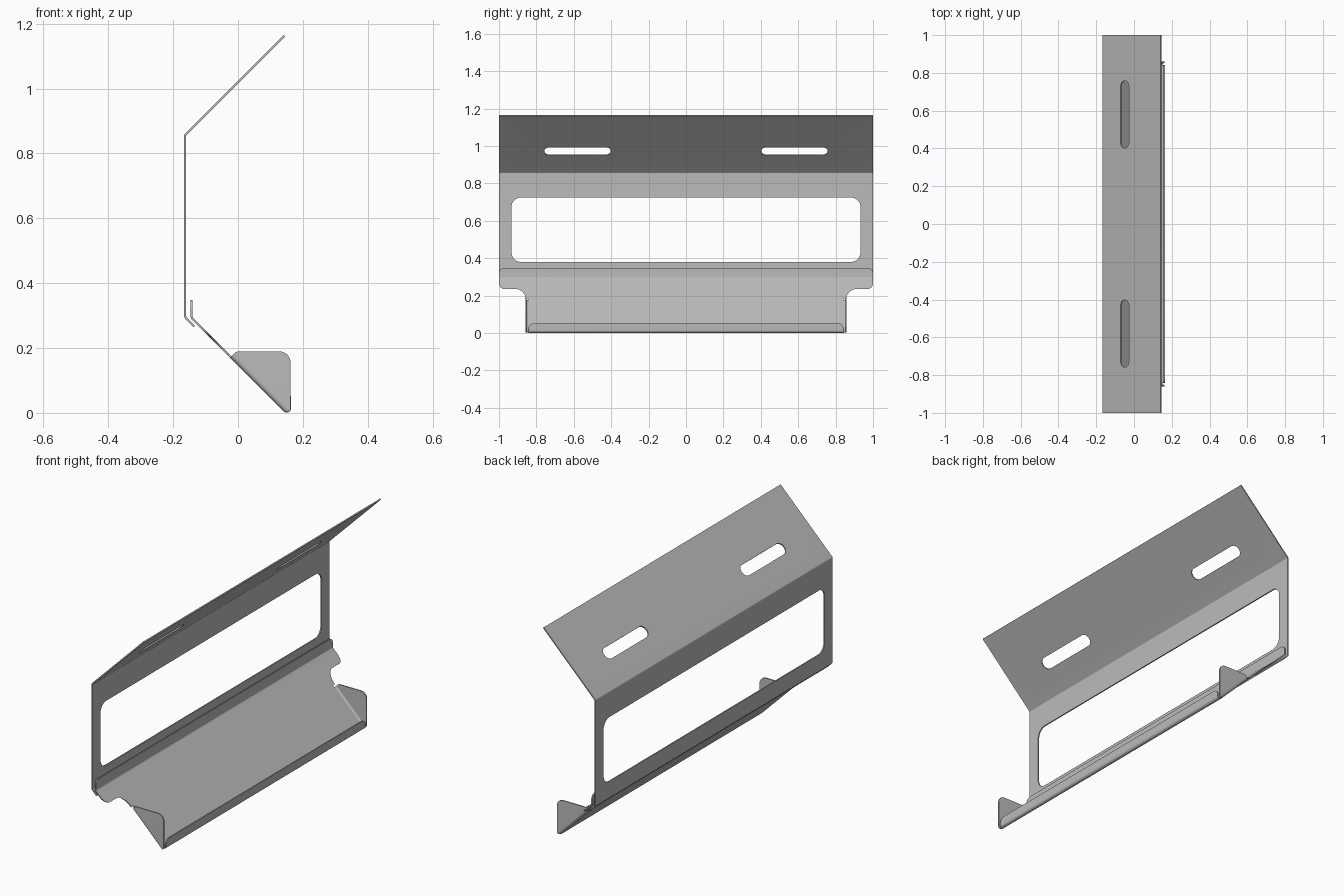
import bpy, bmesh, math
from mathutils import Vector as V

if "Cube" in bpy.data.objects:
    bpy.data.objects.remove(bpy.data.objects["Cube"])

T = 0.0065          # sheet thickness
X, Y, Z = V((1, 0, 0)), V((0, 1, 0)), V((0, 0, 1))
UP45 = (X + Z).normalized()
DOWN45 = (X - Z).normalized()
O = V((0, 0, 0))

steel = bpy.data.materials.new("grey steel")
steel.use_nodes = True
GREY = (0.5, 0.5, 0.5, 1)
steel.diffuse_color = GREY
steel.node_tree.nodes["Principled BSDF"].inputs["Base Color"].default_value = GREY


def rounded(pts, closed=True, steps=8):
    """Round the corners of a 2D path of (u, v, radius) points."""
    out, n = [], len(pts)
    for i, (u, v, r) in enumerate(pts):
        p = V((u, v))
        if r == 0 or (not closed and i in (0, n - 1)):
            out.append(p)
            continue
        a = (V(pts[i - 1][:2]) - p).normalized()
        b = (V(pts[(i + 1) % n][:2]) - p).normalized()
        half = a.angle(b) / 2
        c = p + (a + b).normalized() * r / math.sin(half)
        start = p + a * r / math.tan(half) - c
        end = p + b * r / math.tan(half) - c
        sweep = math.pi - 2 * half
        for k in range(steps + 1):
            f = k / steps
            out.append(c + (start * math.sin((1 - f) * sweep)
                            + end * math.sin(f * sweep)) / math.sin(sweep))
    return out


def ribbon(path):
    """Thicken an open 2D path into a closed outline."""
    pts, left, right = rounded(path, closed=False), [], []
    for i, p in enumerate(pts):
        d0 = (p - pts[i - 1]).normalized() if i else None
        d1 = (pts[i + 1] - p).normalized() if i < len(pts) - 1 else d0
        d0 = d0 or d1
        m = (d0 + d1).normalized()
        off = V((-m.y, m.x)) * T / 2 / m.dot(d1)
        left.append(p + off)
        right.append(p - off)
    return left + right[::-1]


def prism(name, outline, u, v, w, lo, hi, origin=O):
    """Extrude a 2D outline in the u, v plane along w."""
    bm = bmesh.new()
    rings = [[bm.verts.new(origin + u * p.x + v * p.y + w * h) for p in outline]
             for h in (lo, hi)]
    n = len(outline)
    bm.faces.new(rings[0])
    bm.faces.new(rings[1])
    for i in range(n):
        j = (i + 1) % n
        bm.faces.new((rings[0][i], rings[0][j], rings[1][j], rings[1][i]))
    bmesh.ops.recalc_face_normals(bm, faces=bm.faces)
    me = bpy.data.meshes.new(name)
    bm.to_mesh(me)
    bm.free()
    ob = bpy.data.objects.new(name, me)
    bpy.context.collection.objects.link(ob)
    return ob


def carve(ob, cutter, operation="DIFFERENCE"):
    """Apply a boolean and discard the cutter."""
    mod = ob.modifiers.new("cut", "BOOLEAN")
    mod.operation, mod.object, mod.solver = operation, cutter, "EXACT"
    deps = bpy.context.evaluated_depsgraph_get()
    me = bpy.data.meshes.new_from_object(ob.evaluated_get(deps))
    ob.modifiers.clear()
    ob.data = me
    bpy.data.objects.remove(cutter)


def finish(ob):
    ob.data.materials.clear()
    ob.data.materials.append(steel)
    bpy.ops.object.select_all(action="DESELECT")
    ob.select_set(True)
    bpy.context.view_layer.objects.active = ob
    bpy.ops.object.shade_smooth_by_angle(angle=math.radians(30))


def rect(u0, u1, v0, v1, r):
    return rounded([(u0, v0, r), (u1, v0, r), (u1, v1, r), (u0, v1, r)])


# Upper bracket: sloped top, upright wall and short bottom return
bracket = prism("upper_bracket", ribbon([
    (0.143, 1.163, 0), (-0.163, 0.857, 0.008), (-0.163, 0.295, 0.012),
    (-0.135, 0.267, 0)]), X, Z, Y, -1, 1)
carve(bracket, prism("window_cutter", rect(-0.933, 0.933, 0.38, 0.724, 0.05),
                     Y, Z, X, -0.25, -0.1))
for s in (-1, 1):
    slot = rect(s * 0.58 - 0.178, s * 0.58 + 0.178, -0.031, 0.031, 0.0305)
    carve(bracket, prism("slot_cutter", slot, Y, UP45, DOWN45, -0.04, 0.04,
                         V((-0.047, 0, 0.973))))
finish(bracket)

# Lower tray: upright flange and sloped plate, trimmed to a stepped outline
tray = prism("lower_tray", ribbon([
    (-0.143, 0.348, 0), (-0.143, 0.293, 0.012), (0.143, 0.007, 0)]),
    X, Z, Y, -1, 1)
side = [(1, 0.349, 0.03), (1, 0.235, 0.03), (0.857, 0.235, 0.055),
        (0.857, 0.183, 0), (0.842, 0.183, 0), (0.842, -0.05, 0)]
outline = side + [(-y, z, r) for y, z, r in reversed(side)]
carve(tray, prism("tray_trim", rounded(outline), Y, Z, X, -0.3, 0.3), "INTERSECT")
finish(tray)

# Front lip curled up from the low edge of the tray
lip = prism("front_lip", ribbon([
    (0.143, 0.007, 0), (0.16, -0.01, 0.0098), (0.16, 0.052, 0)]),
    X, Z, Y, -0.842, 0.842)
carve(lip, prism("lip_trim", rect(-0.842, 0.842, -0.05, 0.052, 0.028),
                 Y, Z, X, 0, 0.3), "INTERSECT")
finish(lip)

# End tabs bent up from the sides of the tray
tab_shape = [(-0.035, 0.16, 0), (-0.005, 0.19, 0.025), (0.162, 0.19, 0.035),
             (0.162, 0.005, 0.012), (0.14, 0.002, 0), (0.12, 0.01, 0)]
for name, s in (("left", 1), ("right", -1)):
    tab = prism(name + "_end_tab", ribbon([
        (s * 0.842, 0, 0), (s * 0.856, 0, 0.0125), (s * 0.856, 0.16, 0)]),
        Y, UP45, DOWN45, -0.04, 0.23, V((0, 0, 0.15)))
    carve(tab, prism("tab_trim", rounded(tab_shape), X, Z, Y, -1, 1), "INTERSECT")
    finish(tab)
